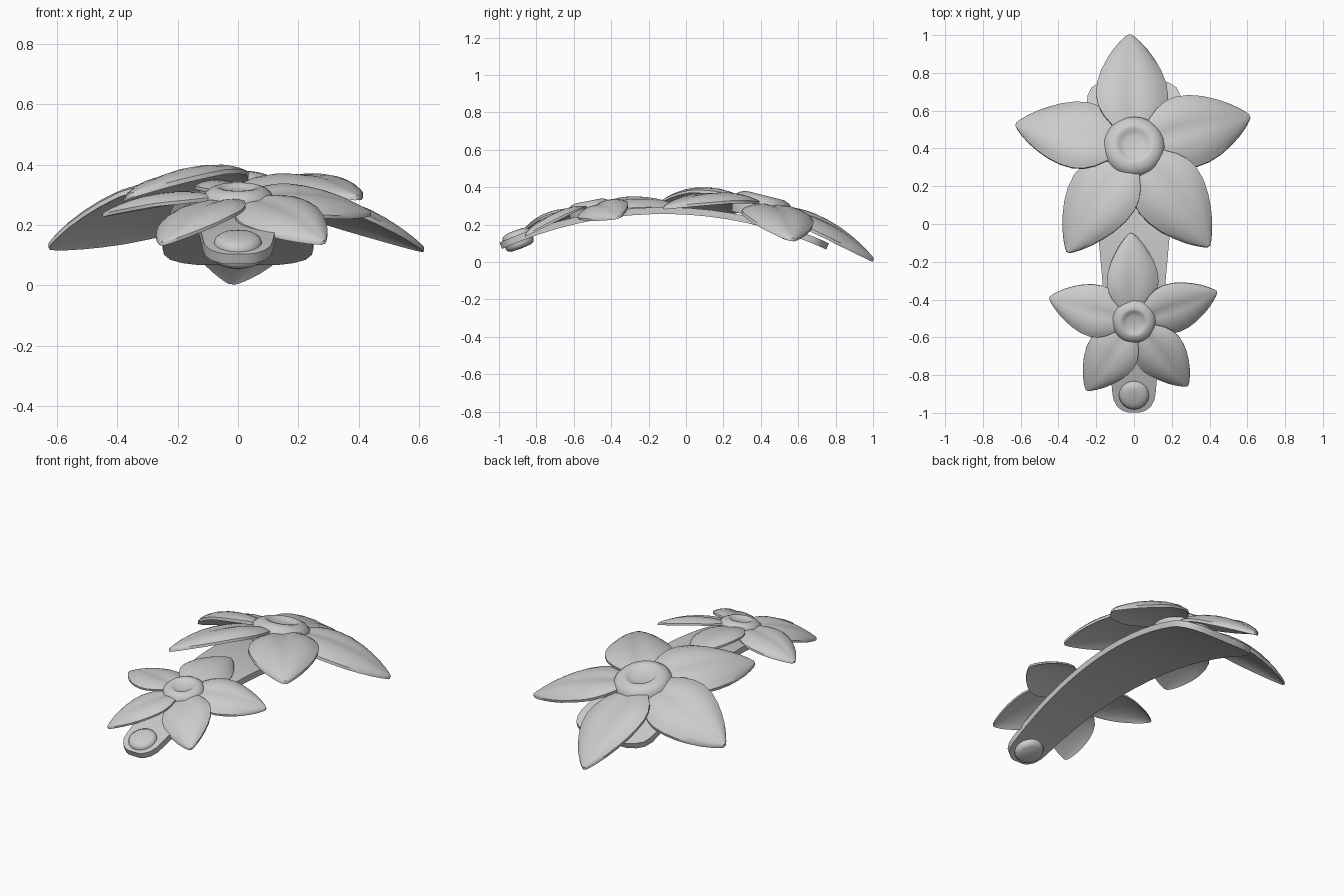
import bpy, bmesh, math
from mathutils import Matrix, Vector

if "Cube" in bpy.data.objects:
    bpy.data.objects.remove(bpy.data.objects["Cube"])


def finish(name, bm, angle=40):
    bmesh.ops.recalc_face_normals(bm, faces=bm.faces)
    me = bpy.data.meshes.new(name)
    bm.to_mesh(me)
    bm.free()
    ob = bpy.data.objects.new(name, me)
    bpy.context.collection.objects.link(ob)
    bpy.ops.object.select_all(action='DESELECT')
    ob.select_set(True)
    bpy.context.view_layer.objects.active = ob
    bpy.ops.object.shade_smooth_by_angle(angle=math.radians(angle))
    return ob


def slab(name, top, bottom, mat=Matrix()):
    """Closed shell between two matching grids of points."""
    bm = bmesh.new()
    a = [[bm.verts.new(mat @ Vector(p)) for p in r] for r in top]
    b = [[bm.verts.new(mat @ Vector(p)) for p in r] for r in bottom]
    n, m = len(a), len(a[0])
    for i in range(n - 1):
        for j in range(m - 1):
            for g in (a, b):
                bm.faces.new((g[i][j], g[i][j + 1], g[i + 1][j + 1], g[i + 1][j]))
    rim = [(i, 0) for i in range(n)] + [(n - 1, j) for j in range(1, m)]
    rim += [(i, m - 1) for i in range(n - 2, -1, -1)] + [(0, j) for j in range(m - 2, 0, -1)]
    for (i, j), (k, l) in zip(rim, rim[1:] + rim[:1]):
        bm.faces.new((a[i][j], a[k][l], b[k][l], b[i][j]))
    return finish(name, bm)


def lathe(name, profile, mat, sides=24):
    bm = bmesh.new()
    vs = [bm.verts.new((r, 0, z)) for r, z in profile]
    es = [bm.edges.new(p) for p in zip(vs, vs[1:])]
    bmesh.ops.spin(bm, geom=vs + es, cent=(0, 0, 0), axis=(0, 0, 1),
                   angle=math.tau, steps=sides, use_duplicate=False)
    bmesh.ops.remove_doubles(bm, verts=bm.verts, dist=1e-4)
    bm.transform(mat)
    return finish(name, bm, 50)


def frame(y, z, tilt):
    return Matrix.Translation((0, y, z)) @ Matrix.Rotation(math.radians(tilt), 4, 'X')


# Arched band, narrow at the front and wide at the back
R = 2.09


def band_z(y):
    return 0.257 - R + math.sqrt(R * R - (y + 0.12) ** 2)


outline = [(-.983, .035), (-.975, .06), (-.955, .088), (-.92, .108), (-.88, .115)]
outline += [(-.88 + 1.5 * i / 15, .115 + .135 * i / 15) for i in range(1, 16)]
outline += [(.67, .245), (.71, .225), (.735, .185), (.75, .13)]
top, bottom = [], []
for y, w in outline:
    n = Vector((0, (y + .12) / R, 1)).normalized() * .036
    us = (-1, -.5, 0, .5, 1)
    bottom.append([(u * w, y, band_z(y)) for u in us])
    top.append([(u * w, y + n.y, band_z(y) + n.z) for u in us])
slab("band", top, bottom)

# Rivet through the front tip of the band
lathe("rivet", [(0, .046), (.04, .045), (.062, .04), (.076, .03), (.08, .015), (.08, -.03),
                (.074, -.045), (.058, -.053), (0, -.056)], frame(-.9, .125, 21))

# Half-widths along a petal
shape = [(.12, .085), (.19, .115), (.27, .155), (.36, .182), (.45, .191), (.56, .183), (.67, .16),
         (.77, .128), (.86, .092), (.93, .056), (.975, .028), (1.0, .008)]


def petal(name, mat, droop):
    top, bottom = [], []
    for s, w in shape:
        t, b = [], []
        fade = min(1, w / .15) * min(1, s / .4)
        for k in range(13):
            u = -1 + k / 6
            z = .095 * s - (.095 + droop) * s * s - .02 * u * u * fade
            z += .16 * u * w - .008 * fade      # pinwheel roll: one edge lifted
            puff = .028 * (1 - u ** 4) * fade
            groove = .02 * math.exp(-(u / .2) ** 2) * fade * (1 - s)
            t.append((.645 * s, u * w, z + puff - groove))
            b.append((.645 * s, u * w, z - .016 + puff * .4))
        top.append(t)
        bottom.append(b)
    return slab(name, top, bottom, mat)


def flower(name, mat, size, droop):
    mat = mat @ Matrix.Scale(size, 4)
    for i, a in enumerate((92, 18, -52, -123, 166)):
        petal(f"{name}_petal_{i + 1}", mat @ Matrix.Rotation(math.radians(a), 4, 'Z'), droop)
    # dimpled button in the middle
    lathe(f"{name}_center", [(0, .032), (.05, .035), (.075, .042), (.088, .053), (.105, .055),
                             (.135, .043), (.156, .024), (.166, -.005), (.155, -.07), (0, -.07)], mat)


flower("large_flower", frame(.41, .302, -14), 1.0, .13)
flower("small_flower", frame(-.515, .288, 11), .715, .10)
